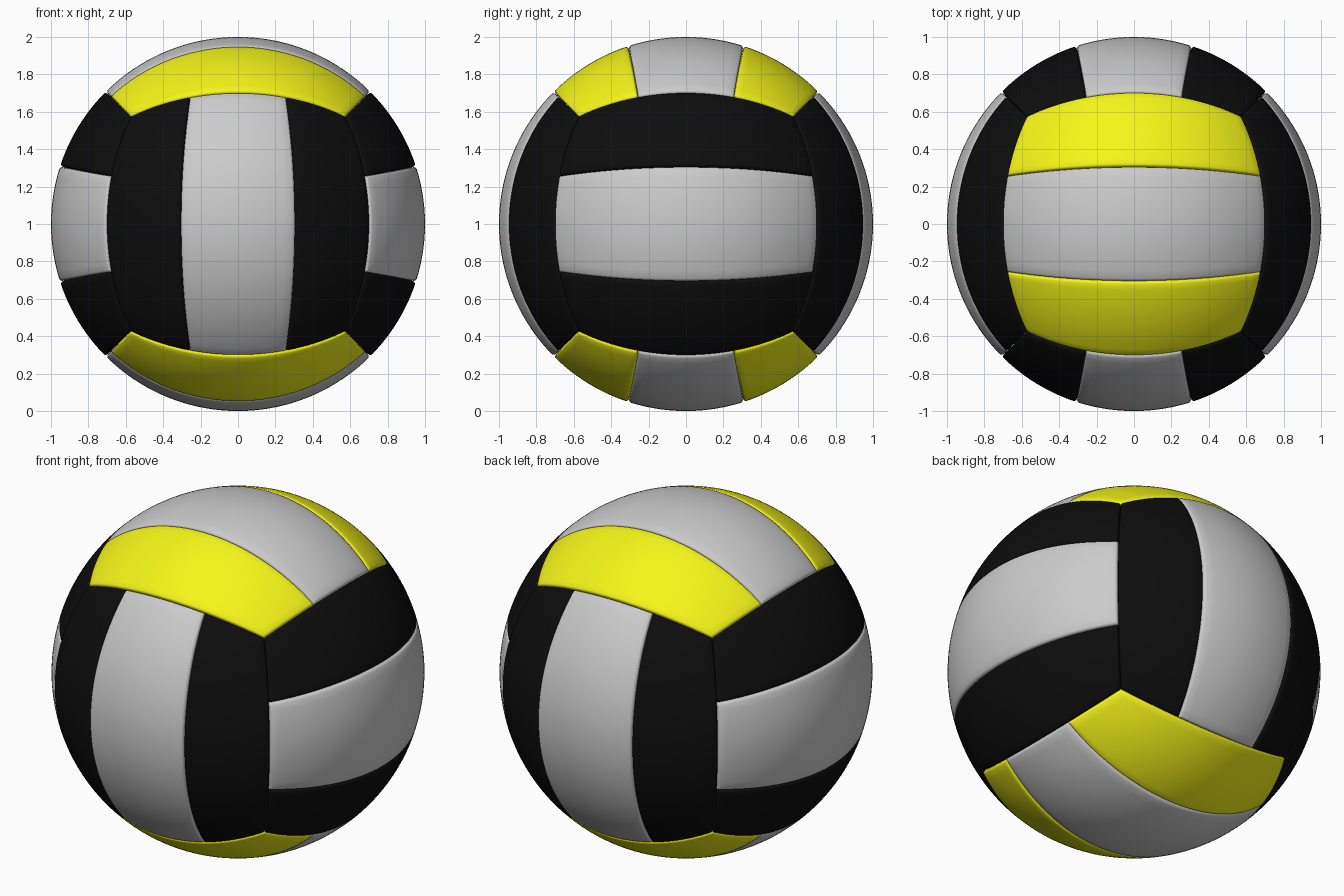
import bpy, bmesh, math
from mathutils import Vector

if "Cube" in bpy.data.objects:
    bpy.data.objects.remove(bpy.data.objects["Cube"])


def material(name, rgb):
    m = bpy.data.materials.new(name)
    m.diffuse_color = (*rgb, 1)
    m.use_nodes = True
    m.node_tree.nodes["Principled BSDF"].inputs["Base Color"].default_value = m.diffuse_color
    return m


yellow = material("yellow", (0.92, 0.92, 0.01))
black = material("black", (0.004, 0.004, 0.004))

# Rounded panel rim: (distance from the seam, depth below the ball surface)
RIM = [(0, 0.022), (0.003, 0.009), (0.008, 0.003), (0.016, 0)]


def samples(length, count):
    """Fractions 0..1 across a panel with the sunken rim at both ends."""
    start = [(d / length, drop) for d, drop in RIM]
    w = RIM[-1][0] / length
    middle = [(w + (1 - 2 * w) * i / count, 0) for i in range(1, count)]
    return start + middle + [(1 - f, drop) for f, drop in reversed(start)]


def panel(name, normal, along, strip, mat):
    """One of three strips (-1, 0, 1) on a cube face projected to the ball."""
    across = normal.cross(along)
    bm = bmesh.new()
    rows = []
    for f, drop_f in samples(1.5, 36):
        a = math.tan((2 * f - 1) * math.pi / 4)
        q = 0.326 + 0.055 * a * a           # gently curved seam
        lo, hi = [(-1, -q), (-q, q), (q, 1)][strip + 1]
        lo, hi = math.atan(lo), math.atan(hi)
        row = []
        for g, drop_g in samples(0.55, 14):
            b = math.tan(lo + (hi - lo) * g)
            p = (normal + along * a + across * b).normalized()
            p *= 1 - max(drop_f, drop_g)
            row.append(bm.verts.new(p + Vector((0, 0, 1))))
        rows.append(row)
    for r, s in zip(rows, rows[1:]):
        for i in range(len(r) - 1):
            bm.faces.new((r[i], s[i], s[i + 1], r[i + 1])).smooth = True
    me = bpy.data.meshes.new(name)
    bm.to_mesh(me)
    bm.free()
    if mat:
        me.materials.append(mat)
    ob = bpy.data.objects.new(name, me)
    bpy.context.collection.objects.link(ob)


X, Y, Z = Vector((1, 0, 0)), Vector((0, 1, 0)), Vector((0, 0, 1))
# Six faces of three strips each; outer strips coloured, middle strip grey
for face, normal, along, outer in [
    ("top", Z, X, yellow), ("bottom", -Z, X, yellow),
    ("front", -Y, Z, black), ("back", Y, Z, black),
    ("right", X, Y, black), ("left", -X, Y, black),
]:
    for strip, label in ((-1, "outer_panel_a"), (0, "middle_panel"), (1, "outer_panel_b")):
        panel(f"{face}_{label}", normal, along, strip, outer if strip else None)
